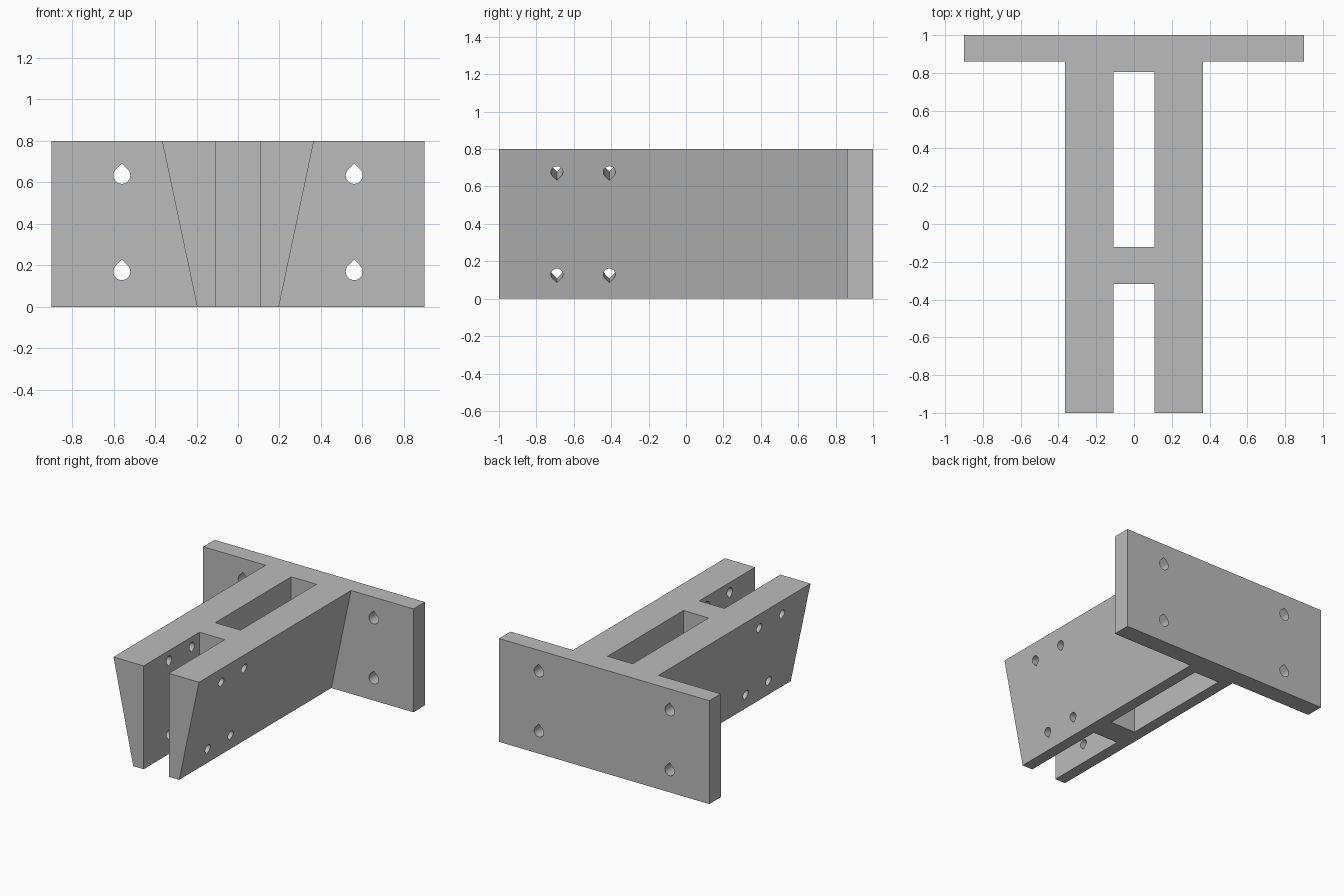
import bpy
import bmesh
from math import cos, sin, radians, sqrt
from mathutils import Vector

if "Cube" in bpy.data.objects:
    bpy.data.objects.remove(bpy.data.objects["Cube"], do_unlink=True)

grey = bpy.data.materials.new("plain grey")
grey.use_nodes = True
colour = (0.5, 0.5, 0.5, 1)
grey.diffuse_color = colour
grey.node_tree.nodes["Principled BSDF"].inputs["Base Color"].default_value = colour

X, Y, Z = Vector((1, 0, 0)), Vector((0, 1, 0)), Vector((0, 0, 1))


def prism(name, outline, origin, u, v, sweep):
    """Extrude a 2D outline, drawn along u and v, by the sweep vector."""
    bm = bmesh.new()
    face = bm.faces.new([bm.verts.new(origin + u * a + v * b) for a, b in outline])
    ext = bmesh.ops.extrude_face_region(bm, geom=[face], use_keep_orig=True)
    moved = [e for e in ext["geom"] if isinstance(e, bmesh.types.BMVert)]
    bmesh.ops.translate(bm, verts=moved, vec=sweep)
    bmesh.ops.recalc_face_normals(bm, faces=bm.faces)
    mesh = bpy.data.meshes.new(name)
    bm.to_mesh(mesh)
    bm.free()
    mesh.materials.append(grey)
    obj = bpy.data.objects.new(name, mesh)
    bpy.context.collection.objects.link(obj)
    return obj


def box(name, half_x, y0, y1, z0, z1):
    outline = [(-half_x, z0), (half_x, z0), (half_x, z1), (-half_x, z1)]
    return prism(name, outline, Y * y0, X, Z, Y * (y1 - y0))


def teardrop(r, segments=24):
    """Round hole outline with a right-angled tip along +v."""
    arc = [radians(135 + 270 * i / segments) for i in range(segments + 1)]
    return [(r * cos(a), r * sin(a)) for a in arc] + [(0, r * sqrt(2))]


def combine(target, other, operation):
    """Boolean the other object into the target, then discard it."""
    mod = target.modifiers.new(operation.lower(), "BOOLEAN")
    mod.operation, mod.solver, mod.object = operation, "EXACT", other
    graph = bpy.context.evaluated_depsgraph_get()
    mesh = bpy.data.meshes.new_from_object(target.evaluated_get(graph))
    target.modifiers.clear()
    target.data = mesh
    bpy.data.objects.remove(other, do_unlink=True)


# Wall plate and tapered arms
HEIGHT, BOTTOM, TOP = 0.8, 0.197, 0.366
bracket = box("bracket", 0.9, 0.86, 1, 0, HEIGHT)
taper = [(-BOTTOM, 0), (BOTTOM, 0), (TOP, HEIGHT), (-TOP, HEIGHT)]
combine(bracket, prism("arms", taper, -Y, X, Z, Y * 1.9), "UNION")

# Slots that leave one cross web between the arms
for y0, y1 in ((-1.1, -0.317), (-0.123, 0.805)):
    combine(bracket, box("slot", 0.108, y0, y1, -0.1, 0.9), "DIFFERENCE")

for side in (-1, 1):
    # Screw holes in the plate, tips up
    for z in (0.17, 0.634):
        hole = prism("plate_hole", teardrop(0.041), Vector((side * 0.56, 0.8, z)),
                     X, Z, Y * 0.3)
        combine(bracket, hole, "DIFFERENCE")
    # Holes square to the sloping arm faces, tips down
    down = Vector((side * (BOTTOM - TOP), 0, -HEIGHT)).normalized()
    outward = Vector((side * HEIGHT, 0, BOTTOM - TOP)).normalized()
    for y in (-0.69, -0.41):
        for z in (0.13, 0.677):
            centre = Vector((side * (BOTTOM + (TOP - BOTTOM) * z / HEIGHT), y, z))
            hole = prism("arm_hole", teardrop(0.032), centre + outward * 0.05,
                         Y, down, outward * -0.34)
            combine(bracket, hole, "DIFFERENCE")

# Smooth hole walls, crisp edges elsewhere
bpy.ops.object.select_all(action="DESELECT")
bracket.select_set(True)
bpy.context.view_layer.objects.active = bracket
bpy.ops.object.shade_smooth_by_angle(angle=radians(30))
